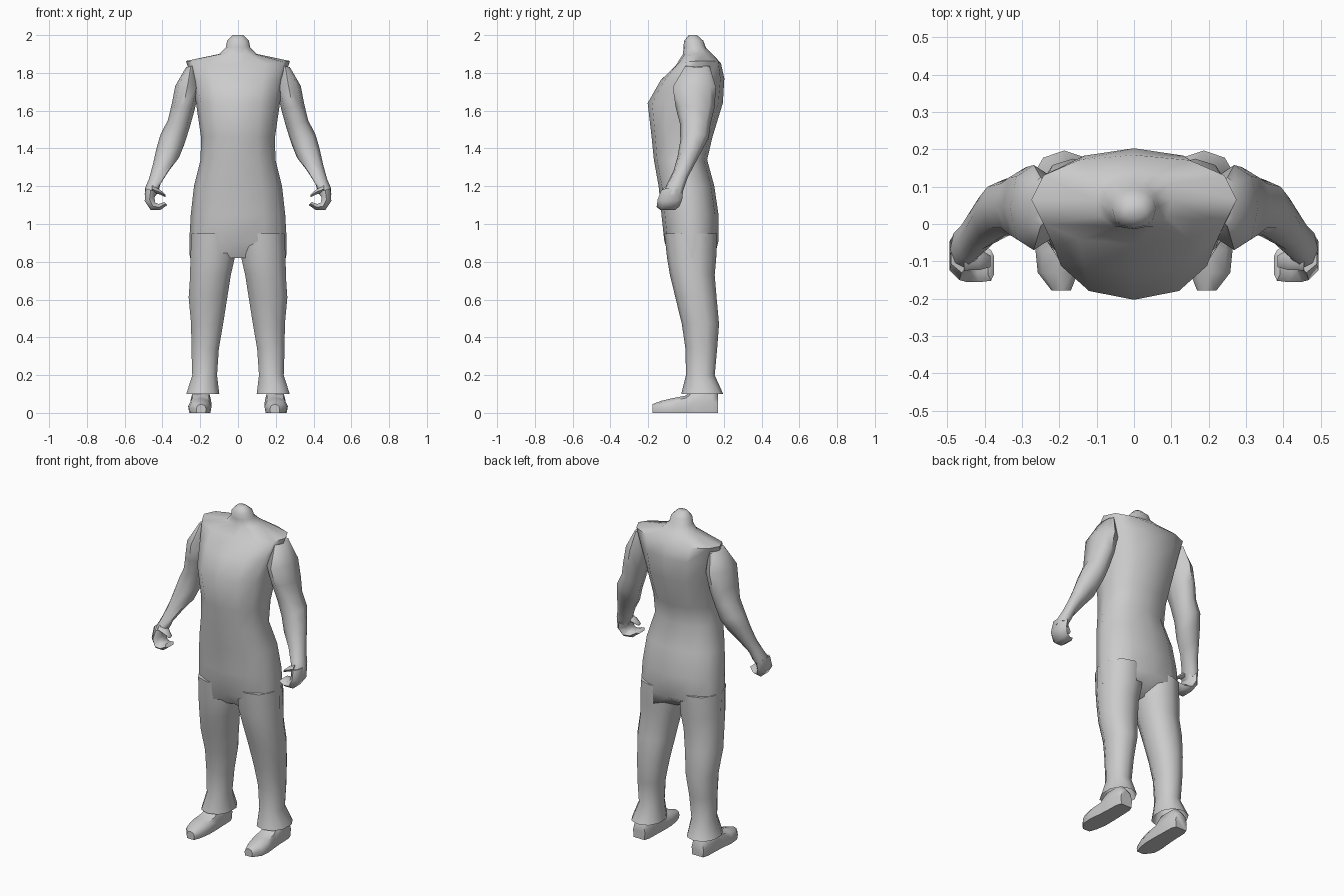
import bpy, bmesh, math

grey = bpy.data.materials.new("plain_grey")
grey.diffuse_color = (0.6, 0.6, 0.6, 1)


def loft(name, rings, cap_start=True, cap_end=True, mirror=False, angle=60):
    """Skin a list of equal-length point rings into one smooth object."""
    bm = bmesh.new()
    rows = [[bm.verts.new(p) for p in r] for r in rings]
    n = len(rows[0])
    for a, b in zip(rows, rows[1:]):
        for i in range(n):
            j = (i + 1) % n
            bm.faces.new((a[i], a[j], b[j], b[i]))
    if cap_start:
        bm.faces.new(rows[0])
    if cap_end:
        bm.faces.new(rows[-1])
    bmesh.ops.recalc_face_normals(bm, faces=bm.faces)
    me = bpy.data.meshes.new(name)
    bm.to_mesh(me)
    bm.free()
    me.materials.append(grey)
    ob = bpy.data.objects.new(name, me)
    bpy.context.collection.objects.link(ob)
    bpy.ops.object.select_all(action='DESELECT')
    ob.select_set(True)
    bpy.context.view_layer.objects.active = ob
    bpy.ops.object.shade_smooth_by_angle(angle=math.radians(angle))
    if mirror:
        ob.modifiers.new("mirror", 'MIRROR').use_mirror_merge = False
    return ob


def ring(z, x0, x1, y0, y1, n=8, tx=0.0, ty=0.0, e=0.9):
    """Rounded ring between x and y limits, tilted by tx and ty."""
    pts = []
    for i in range(n):
        a = 2 * math.pi * i / n - math.pi / 2
        c, s = math.cos(a), math.sin(a)
        u = math.copysign(abs(c) ** e, c) * (x1 - x0) / 2
        v = math.copysign(abs(s) ** e, s) * (y1 - y0) / 2
        pts.append(((x0 + x1) / 2 + u, (y0 + y1) / 2 + v, z + tx * u + ty * v))
    return pts


# Body: hem to neck as (z, half width, front y, back y, front-back tilt)
body = [(0.82, 0.255, -0.10, 0.165, 0), (0.91, 0.258, -0.115, 0.172, 0),
        (1.05, 0.25, -0.13, 0.172, 0), (1.20, 0.233, -0.145, 0.15, 0),
        (1.34, 0.198, -0.17, 0.112, 0), (1.46, 0.196, -0.182, 0.14, 0),
        (1.64, 0.222, -0.203, 0.195, 0), (1.765, 0.245, -0.135, 0.203, 0.03),
        (1.845, 0.275, -0.055, 0.185, 0.05), (1.90, 0.10, -0.015, 0.14, 0),
        (1.935, 0.065, -0.014, 0.105, 0), (1.97, 0.058, -0.01, 0.092, 0),
        (2.0, 0.028, 0.015, 0.058, 0)]
rings = [ring(z, -w, w, f, b, 12, 0, t, 0.88) for z, w, f, b, t in body]
# shoulder tips lift at the sides
rings[8] = [(x, y, z + 0.018 * abs(x) / 0.275) for x, y, z in rings[8]]
# hem tucks inward at the middle, front and back
for k in (0, 6):
    x, y, z = rings[0][k]
    rings[0][k] = (x, y * 0.35, z)
loft("body", rings)

# Trouser legs: (z, inner x, outer x, front y, back y)
leg = [(0.95, 0.01, 0.25, -0.115, 0.165), (0.82, 0.012, 0.258, -0.10, 0.16),
       (0.73, 0.033, 0.258, -0.085, 0.152), (0.61, 0.052, 0.266, -0.056, 0.162),
       (0.47, 0.075, 0.252, -0.022, 0.175), (0.34, 0.098, 0.25, -0.003, 0.165),
       (0.20, 0.108, 0.245, 0.0, 0.152), (0.10, 0.095, 0.278, -0.025, 0.197)]
loft("trouser_leg", [ring(*r, n=10) for r in leg], cap_end=False, mirror=True)

# Shoes: arched sections from heel to toe as (y, centre x, half width, height)
shoe = [(0.17, 0.197, 0.04, 0.10), (0.14, 0.197, 0.052, 0.14),
        (0.05, 0.197, 0.055, 0.14), (0.0, 0.198, 0.058, 0.092),
        (-0.07, 0.202, 0.062, 0.078), (-0.13, 0.204, 0.054, 0.064),
        (-0.178, 0.195, 0.026, 0.046)]
arch = [(-0.9, 0), (-1, 0.45), (-0.75, 0.85), (0, 1), (0.75, 0.85), (1, 0.45), (0.9, 0)]
loft("shoe", [[(c + u * w, y, v * h) for u, v in arch] for y, c, w, h in shoe],
     mirror=True, angle=50)

# Arms: shoulder to wrist (z, inner x, outer x, front y, back y, x tilt, y tilt)
arm = [(1.835, 0.225, 0.275, -0.005, 0.125, -0.2, 0),
       (1.725, 0.205, 0.332, -0.07, 0.158, 0.1, 0),
       (1.62, 0.228, 0.352, -0.055, 0.152, 0.15, 0),
       (1.53, 0.255, 0.372, -0.032, 0.13, 0.3, 0),
       (1.45, 0.283, 0.41, -0.03, 0.12, 0.4, 0.1),
       (1.375, 0.312, 0.432, -0.045, 0.088, 0.4, 0.3),
       (1.30, 0.365, 0.45, -0.068, 0.05, 0.4, 0.4),
       (1.225, 0.41, 0.472, -0.105, 0.01, 0.4, 0.4),
       (1.18, 0.422, 0.492, -0.125, -0.008, 0.3, 0.3),
       (1.15, 0.44, 0.494, -0.125, -0.02, 0.2, 0.2)]
loft("arm", [ring(z, a, b, f, k, 8, tx, ty) for z, a, b, f, k, tx, ty in arm], mirror=True)

# Curled fingers: sections along a hook as (x, z, thickness dx, dz, front y, back y)
fingers = [(0.462, 1.18, 0.028, 0.008, -0.13, -0.015),
           (0.468, 1.13, 0.026, -0.008, -0.15, -0.02),
           (0.450, 1.093, 0.012, -0.02, -0.155, -0.035),
           (0.415, 1.09, -0.004, -0.016, -0.156, -0.05),
           (0.383, 1.108, -0.008, -0.008, -0.152, -0.07)]


def hook(x, z, dx, dz, f, b):
    m = (b - f) * 0.2
    return [(x - dx, f + m, z - dz), (x, f, z), (x + dx, f + m, z + dz),
            (x + dx, b - m, z + dz), (x, b, z), (x - dx, b - m, z - dz)]


loft("fingers", [hook(*f) for f in fingers], mirror=True)

# Thumb: short taper pointing inward
thumb = [(0.455, -0.085, 1.185, 0.03), (0.415, -0.095, 1.17, 0.022),
         (0.385, -0.10, 1.15, 0.012)]
loft("thumb", [[(x, y + 1.3 * r * math.cos(k * math.pi / 3), z + 0.7 * r * math.sin(k * math.pi / 3))
                for k in range(6)] for x, y, z, r in thumb], mirror=True)
